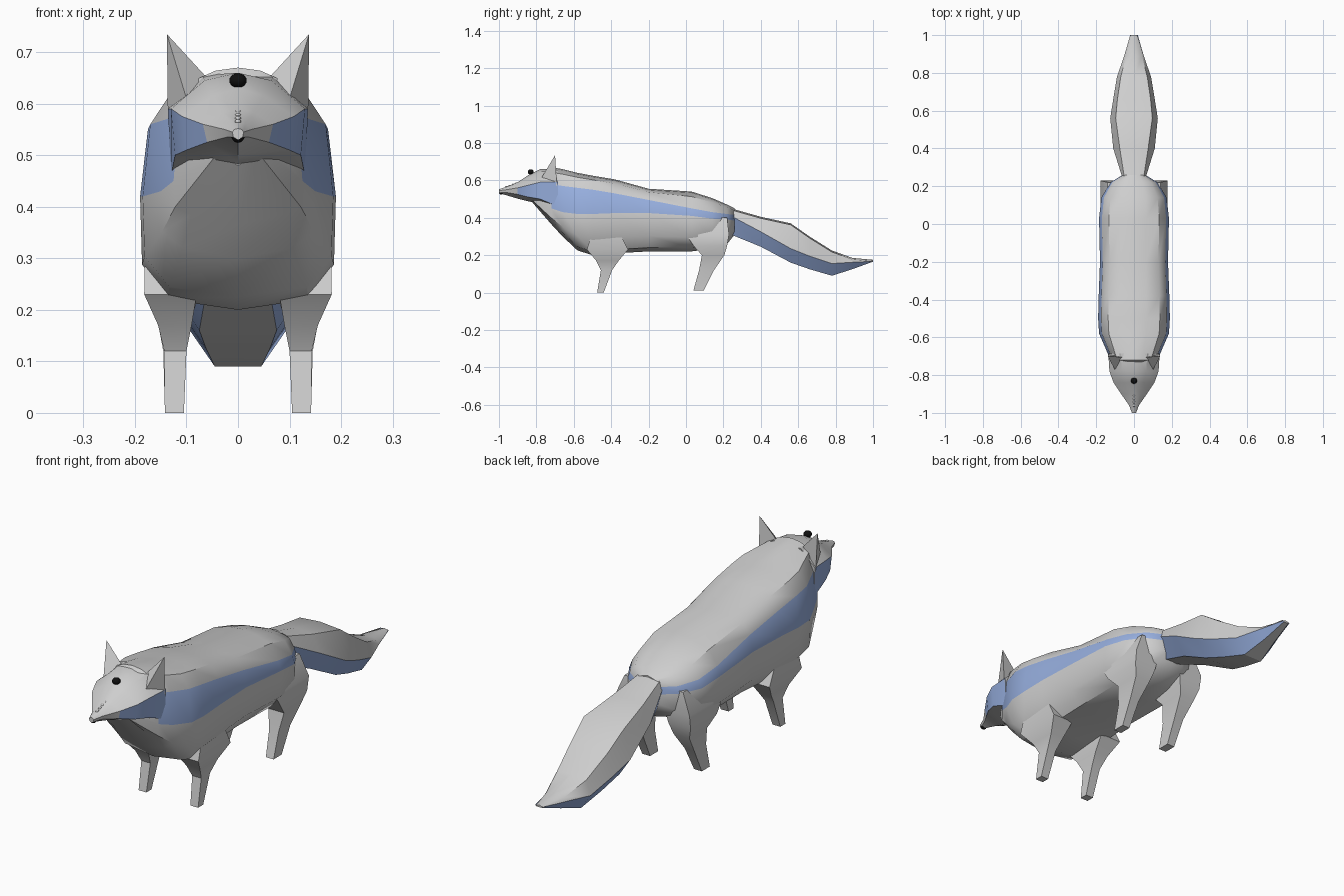
import bpy
import bmesh
import math
from mathutils import Vector

old = bpy.data.objects.get("Cube")
if old:
    bpy.data.objects.remove(old, do_unlink=True)


def material(name, color):
    mat = bpy.data.materials.new(name)
    mat.use_nodes = True
    mat.diffuse_color = (*color, 1)
    for node in mat.node_tree.nodes:
        if node.type == "BSDF_PRINCIPLED":
            node.inputs["Base Color"].default_value = (*color, 1)
    return mat


FUR = material("light_grey_fur", (0.62, 0.62, 0.62))
STRIPE = material("blue_stripe", (0.31, 0.43, 0.74))
BLACK = material("black", (0.005, 0.005, 0.005))


def finish(name, bm, mats, angle=None):
    """Turn a bmesh into a named object, optionally smooth shaded."""
    bmesh.ops.recalc_face_normals(bm, faces=bm.faces)
    mesh = bpy.data.meshes.new(name)
    bm.to_mesh(mesh)
    bm.free()
    for mat in mats:
        mesh.materials.append(mat)
    obj = bpy.data.objects.new(name, mesh)
    bpy.context.collection.objects.link(obj)
    if angle:
        bpy.ops.object.select_all(action="DESELECT")
        obj.select_set(True)
        bpy.context.view_layer.objects.active = obj
        bpy.ops.object.shade_smooth_by_angle(angle=math.radians(angle))
    return obj


def loft(name, rings, angle=None, is_striped=None):
    """Skin closed rings of points; is_striped(ring, column) paints a face."""
    bm = bmesh.new()
    loops = [[bm.verts.new(p) for p in ring] for ring in rings]
    count = len(loops[0])
    for i, (a, b) in enumerate(zip(loops, loops[1:])):
        for j in range(count):
            k = (j + 1) % count
            face = bm.faces.new((a[j], a[k], b[k], b[j]))
            if is_striped and is_striped(i, min(j, count - 1 - j)):
                face.material_index = 1
    bm.faces.new(loops[0])
    bm.faces.new(loops[-1])
    return finish(name, bm, [FUR, STRIPE], angle)


def mirrored_ring(y, half):
    """Close a half outline (top centre to bottom centre) across x."""
    right = [(-x, y, z) for x, z in reversed(half[1:-1])]
    return [(x, y, z) for x, z in half] + right


# Body: y, top, stripe top, stripe bottom, belly, half width
body_stations = [
    (-0.82, 0.56, 0.54, 0.51, 0.48, 0.05),
    (-0.72, 0.67, 0.58, 0.45, 0.365, 0.125),
    (-0.66, 0.66, 0.57, 0.43, 0.30, 0.15),
    (-0.58, 0.64, 0.56, 0.42, 0.225, 0.185),
    (-0.50, 0.625, 0.55, 0.42, 0.20, 0.19),
    (-0.38, 0.605, 0.53, 0.425, 0.21, 0.187),
    (-0.20, 0.555, 0.495, 0.425, 0.22, 0.18),
    (0.03, 0.54, 0.45, 0.41, 0.22, 0.185),
    (0.14, 0.505, 0.43, 0.395, 0.235, 0.173),
    (0.22, 0.47, 0.42, 0.39, 0.26, 0.125),
    (0.26, 0.45, 0.415, 0.385, 0.31, 0.06),
]


def body_ring(y, top, high, low, belly, w):
    side = low + (belly - low) * 0.6
    shoulder = high + (top - high) * 0.7
    return mirrored_ring(y, [
        (0, top), (w * 0.35, top - 0.006), (w * 0.72, shoulder), (w * 0.92, high),
        (w, low), (w * 0.98, side), (w * 0.72, belly + 0.02), (0, belly)])


loft("body", [body_ring(*s) for s in body_stations], 40,
     lambda i, j: j == 3 and i > 0)

# Head: y, crown, brow (x, z), cheek top (x, z), cheek bottom (x, z), chin
head_stations = [
    (-0.685, 0.66, 0.07, 0.655, 0.136, 0.59, 0.13, 0.46, 0.46),
    (-0.78, 0.66, 0.065, 0.645, 0.13, 0.59, 0.122, 0.50, 0.475),
    (-0.84, 0.63, 0.05, 0.615, 0.108, 0.575, 0.10, 0.51, 0.487),
    (-0.90, 0.59, 0.03, 0.583, 0.068, 0.56, 0.06, 0.525, 0.502),
    (-0.96, 0.566, 0.014, 0.562, 0.026, 0.55, 0.022, 0.535, 0.52),
    (-1.00, 0.552, 0.007, 0.55, 0.011, 0.545, 0.009, 0.535, 0.53),
]


def head_ring(y, crown, bx, bz, tx, tz, lx, lz, chin):
    return mirrored_ring(y, [(0, crown), (bx, bz), (tx, tz), (lx, lz), (0, chin)])


loft("head", [head_ring(*s) for s in head_stations], 30,
     lambda i, j: j == 2 and i < 3)

# Tail: y, top, ridge half width, side (half width, z), underside (half width, z)
tail_stations = [
    (0.24, 0.45, 0.05, 0.06, 0.41, 0.03, 0.31),
    (0.40, 0.405, 0.075, 0.11, 0.325, 0.06, 0.245),
    (0.56, 0.37, 0.097, 0.126, 0.235, 0.075, 0.16),
    (0.66, 0.30, 0.088, 0.11, 0.195, 0.062, 0.125),
    (0.78, 0.225, 0.07, 0.09, 0.155, 0.045, 0.09),
    (0.89, 0.185, 0.042, 0.052, 0.162, 0.025, 0.125),
    (1.00, 0.175, 0.018, 0.02, 0.171, 0.012, 0.165),
]


def tail_ring(y, top, ridge, side, side_z, under, under_z):
    return mirrored_ring(y, [(0, top), (ridge, top - 0.008), (side, side_z),
                             (under, under_z), (0, under_z)])


loft("tail", [tail_ring(*s) for s in tail_stations], 30, lambda i, j: j == 2)

# Legs: z, front y, back y, inner x, outer x
front_leg = [
    (0, -0.475, -0.44, 0.105, 0.142),
    (0.12, -0.455, -0.395, 0.10, 0.143),
    (0.17, -0.48, -0.36, 0.09, 0.155),
    (0.23, -0.53, -0.31, 0.08, 0.182),
    (0.33, -0.50, -0.36, 0.08, 0.18),
]
hind_leg = [
    (0.012, 0.04, 0.095, 0.105, 0.142),
    (0.12, 0.07, 0.15, 0.10, 0.145),
    (0.20, 0.085, 0.205, 0.085, 0.16),
    (0.25, 0.04, 0.22, 0.07, 0.176),
    (0.31, 0.0, 0.23, 0.06, 0.178),
    (0.40, 0.06, 0.22, 0.06, 0.14),
]


def leg_ring(s, z, front, back, inner, outer):
    return [(s * inner, front, z), (s * outer, front, z),
            (s * outer, back, z), (s * inner, back, z)]


def ear(name, s):
    """Thin upright triangle with a folded front."""
    bm = bmesh.new()
    tip, inner, outer, front = [
        bm.verts.new((s * x, y, z)) for x, y, z in (
            (0.138, -0.70, 0.735), (0.06, -0.705, 0.65),
            (0.136, -0.69, 0.57), (0.10, -0.775, 0.61))]
    for face in ((tip, inner, front), (tip, front, outer),
                 (tip, outer, inner), (inner, outer, front)):
        bm.faces.new(face)
    finish(name, bm, [FUR])


for side, s in (("left", 1), ("right", -1)):
    loft("front_leg_" + side, [leg_ring(s, *r) for r in front_leg], 30)
    loft("hind_leg_" + side, [leg_ring(s, *r) for r in hind_leg], 30)
    ear("ear_" + side, s)


def bead(name, center, size, mat):
    bm = bmesh.new()
    bmesh.ops.create_uvsphere(bm, u_segments=16, v_segments=10, radius=1)
    for v in bm.verts:
        v.co = Vector(center) + Vector(size) * v.co
    finish(name, bm, [mat], 60)


# Face details
bead("nose", (0, -0.988, 0.538), (0.013, 0.012, 0.014), BLACK)
bead("forehead_mark", (0, -0.83, 0.645), (0.017, 0.016, 0.014), BLACK)
for n in range(4):
    bead("snout_bump", (0, -0.96 + n * 0.018, 0.565 + n * 0.006),
         (0.006, 0.008, 0.005), FUR)
